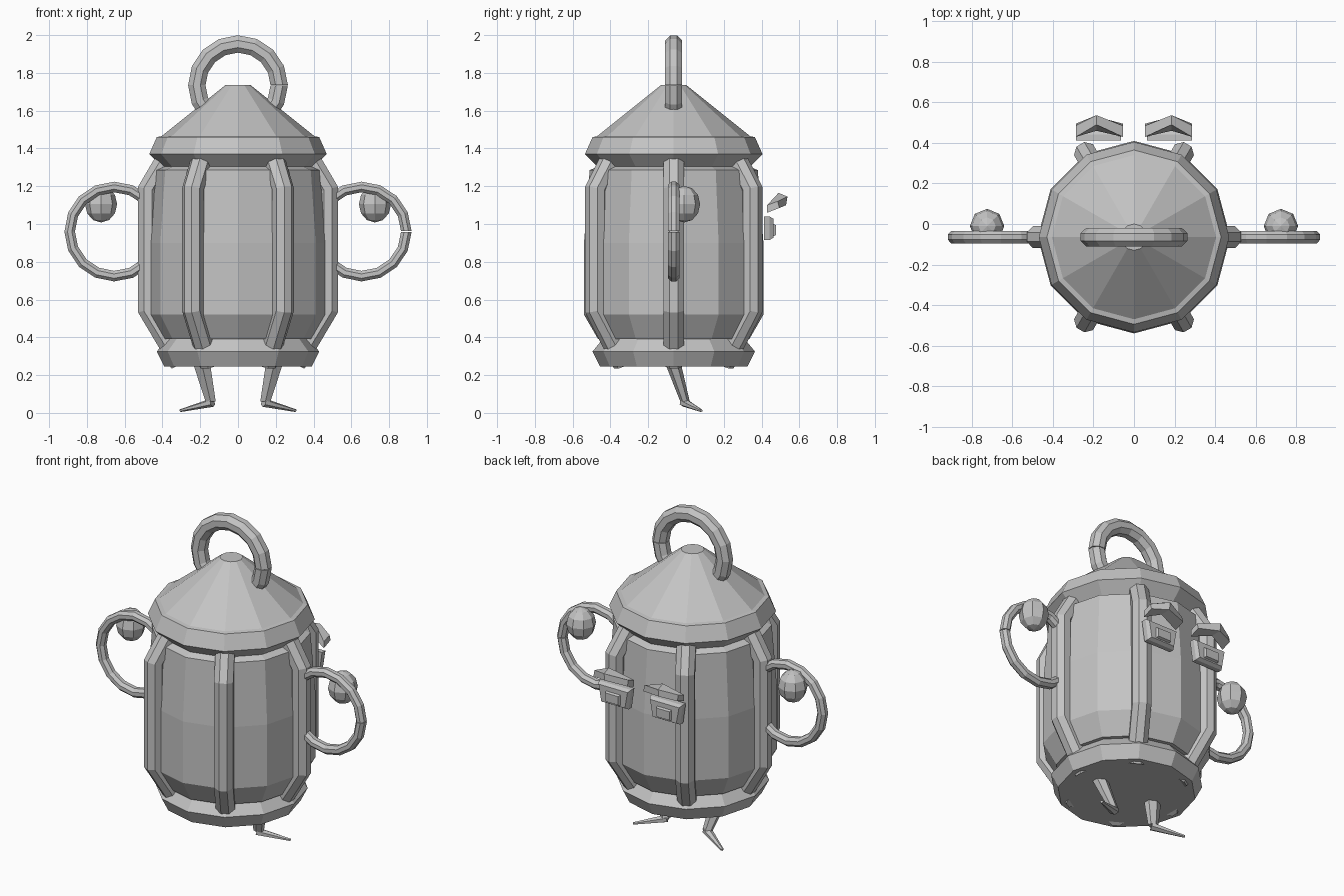
import bpy, bmesh, math
from mathutils import Vector

if "Cube" in bpy.data.objects:
    bpy.data.objects.remove(bpy.data.objects["Cube"])

CY = -0.065          # depth of the lantern axis
grey = bpy.data.materials.new("plain_grey")
grey.diffuse_color = (0.55, 0.55, 0.55, 1)
grey.use_nodes = True
grey.node_tree.nodes["Principled BSDF"].inputs["Base Color"].default_value = grey.diffuse_color


def finish(name, bm):
    bmesh.ops.recalc_face_normals(bm, faces=bm.faces[:])
    me = bpy.data.meshes.new(name)
    bm.to_mesh(me)
    bm.free()
    me.materials.append(grey)
    ob = bpy.data.objects.new(name, me)
    bpy.context.collection.objects.link(ob)
    return ob


def skin(name, rings):
    """Bridge a list of equal-length vertex rings into a closed solid."""
    bm = bmesh.new()
    vs = [[bm.verts.new(p) for p in r] for r in rings]
    n = len(vs[0])
    for a, b in zip(vs, vs[1:]):
        for i in range(n):
            j = (i + 1) % n
            bm.faces.new((a[i], a[j], b[j], b[i]))
    bm.faces.new(vs[0])
    bm.faces.new(vs[-1])
    return finish(name, bm)


def lathe(name, profile, n=12):
    rings = [[(r * math.cos(2 * math.pi * i / n), CY + r * math.sin(2 * math.pi * i / n), z)
              for i in range(n)] for r, z in profile]
    return skin(name, rings)


def section(n, ru, rv):
    """Polygon with flat sides facing the u and v directions."""
    k = 1 / math.cos(math.pi / n)
    return [(ru * k * math.cos((i + 0.5) * 2 * math.pi / n),
             rv * k * math.sin((i + 0.5) * 2 * math.pi / n)) for i in range(n)]


# Lantern body
lathe("roof", [(0.065, 1.737), (0.405, 1.465), (0.43, 1.46), (0.47, 1.37), (0.39, 1.29)])
lathe("glass_body", [(0.40, 1.305), (0.445, 1.285), (0.475, 0.90), (0.475, 0.52), (0.40, 0.39)])
lathe("base", [(0.36, 0.41), (0.43, 0.325), (0.39, 0.245)])

# Six bent ribs, their ends buried in the roof and base
for k in range(6):
    a = k * math.pi / 3
    out = Vector((math.cos(a), math.sin(a), 0))
    side = Vector((-math.sin(a), math.cos(a), 0))
    rings = []
    for r, z, tilt in ((0.305, 1.465, 0.5), (0.477, 1.185, 0.25),
                       (0.477, 0.545, -0.25), (0.30, 0.26, -0.5)):
        rings.append([out * (r + u) + side * v + Vector((0, CY, z + u * tilt))
                      for u, v in section(8, 0.052, 0.054)])
    skin("rib_%d" % (k + 1), rings)


# Rings: one carrying loop on top, one arm each side
def ring(name, cx, cz, radius, half_r, half_y, seg=16):
    rings = []
    for i in range(seg + 1):
        t = 0.008 + (2 * math.pi - 0.016) * i / seg
        rings.append([(cx + (radius + u) * math.cos(t), CY + v, cz + (radius + u) * math.sin(t))
                      for u, v in section(8, half_r, half_y)])
    skin(name, rings)


ring("top_loop", 0, 1.735, 0.218, 0.046, 0.045)
ring("left_arm", -0.655, 0.96, 0.236, 0.028, 0.03)
ring("right_arm", 0.655, 0.96, 0.236, 0.028, 0.03)


def box(name, x0, x1, y0, y1, z0, z1, i, taper=0.0):
    """Block with a smaller +y face and a base narrowed by taper."""
    back = [(x0 + taper, y0, z0), (x1 - taper, y0, z0), (x1, y0, z1), (x0, y0, z1)]
    mid = [(x, y0 + (y1 - y0) * 0.6, z) for x, y, z in back]
    front = [(x0 + taper + i, y1, z0 + i), (x1 - taper - i, y1, z0 + i),
             (x1 - i, y1, z1 - i), (x0 + i, y1, z1 - i)]
    skin(name, [back, mid, front])


for s, tag in ((-1, "left"), (1, "right")):
    # Hands
    bm = bmesh.new()
    bmesh.ops.create_uvsphere(bm, u_segments=8, v_segments=6, radius=1)
    for v in bm.verts:
        v.co = Vector((s * 0.725 + v.co.x * 0.085, -0.01 + v.co.y * 0.085, 1.105 + v.co.z * 0.097))
    finish(tag + "_hand", bm)

    # Eyes with raised pupils
    x0, x1 = sorted((s * 0.065, s * 0.287))
    box(tag + "_eye", x0, x1, 0.412, 0.462, 0.915, 1.04, 0.012, 0.018)
    x0, x1 = sorted((s * 0.125, s * 0.225))
    box(tag + "_pupil", x0, x1, 0.44, 0.476, 0.935, 1.0, 0.006)

    # Arched brows
    end = [(0.43, 1.06), (0.43, 1.10), (0.485, 1.12), (0.495, 1.085)]
    peak = [(0.46, 1.10), (0.49, 1.165), (0.537, 1.145), (0.53, 1.10)]
    skin(tag + "_brow", [[(s * x, y, z) for y, z in prof]
                         for x, prof in ((0.055, end), (0.185, peak), (0.287, end))])

    # Legs and pointed feet
    leg = [((0.19, -0.065, 0.25), 0.044), ((0.145, -0.005, 0.06), 0.027)]
    skin(tag + "_leg", [[(s * (p[0] + u), p[1] + v, p[2]) for u, v in section(6, r, r * 0.8)]
                        for p, r in leg])
    toe = Vector((0.165, 0.085, -0.04)).normalized()
    across = toe.cross(Vector((0, 0, 1))).normalized()
    up = across.cross(toe)
    foot = [(Vector((0.135, -0.01, 0.055)), 0.025), (Vector((0.305, 0.08, 0.012)), 0.008)]
    rings = [[p + across * u + up * v for u, v in section(6, r, r * 0.8)] for p, r in foot]
    skin(tag + "_foot", [[(s * q.x, q.y, q.z) for q in r] for r in rings])
